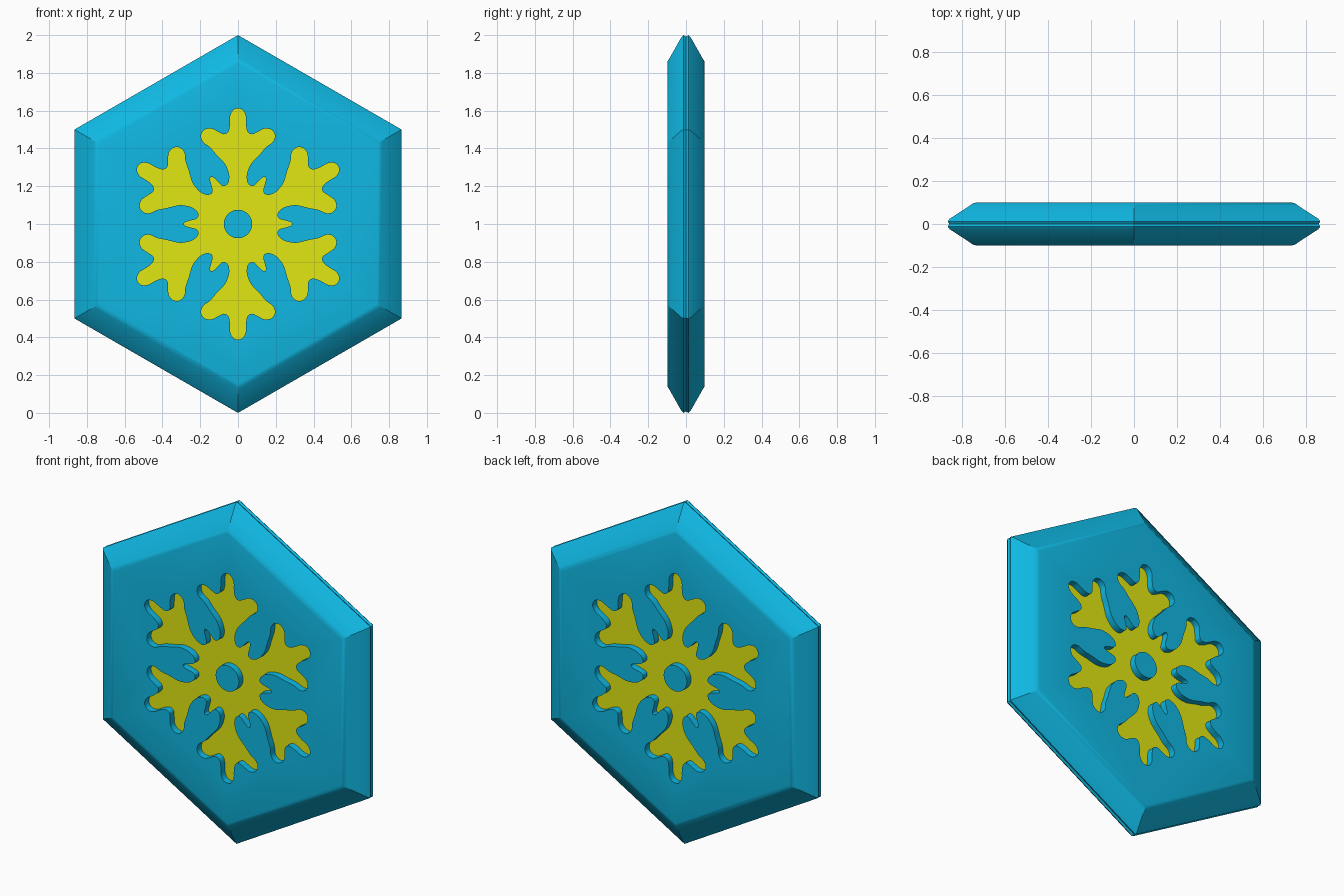
import bpy, bmesh, math
from mathutils import Vector

cube = bpy.data.objects.get("Cube")
if cube:
    bpy.data.objects.remove(cube)


def material(name, rgb):
    m = bpy.data.materials.new(name)
    m.use_nodes = True
    m.diffuse_color = (*rgb, 1)
    m.node_tree.nodes["Principled BSDF"].inputs["Base Color"].default_value = (*rgb, 1)
    return m


BLUE = material("ice_blue", (0.005, 0.48, 0.77))
YELLOW = material("yellow", (0.79, 0.83, 0.006))
FACE = 0.099    # half thickness of the tile
FLOOR = 0.06    # half distance between the two recess floors

# Half of one snowflake arm: (sideways, outward), tip to the spike between arms
HALF = [Vector(p) for p in (
    (0, .612), (.026, .602), (.041, .572), (.042, .53), (.05, .49), (.075, .475),
    (.108, .49), (.145, .506), (.18, .497), (.196, .468), (.185, .434), (.15, .408),
    (.115, .368), (.07, .32), (.05, .275), (.046, .245), (.052, .217), (.069, .202),
    (.087, .205), (.11, .227), (.131, .247), (.1435, .2485))]


def rounded(points, steps=3):
    """Closed smooth curve through the points."""
    out, n = [], len(points)
    for i in range(n):
        a, b, c, d = (points[(i + j) % n] for j in (-1, 0, 1, 2))
        for s in range(steps):
            t = s / steps
            out.append(0.5 * (2 * b + (c - a) * t + (2 * a - 5 * b + 4 * c - d) * t**2
                              + (3 * b - a - 3 * c + d) * t**3))
    return out


def snowflake():
    arm = [Vector((-p.x, p.y)) for p in HALF[-2:0:-1]] + HALF
    points = []
    for k in range(6):
        c, s = math.cos(k * math.pi / 3), math.sin(k * math.pi / 3)
        points += [Vector((p.x * c + p.y * s, p.y * c - p.x * s)) for p in arm]
    return rounded(points)


def hexagon(r):
    return [Vector((r * math.sin(k * math.pi / 3), r * math.cos(k * math.pi / 3)))
            for k in range(6)]


bm = bmesh.new()


def ring(points, y):
    return [bm.verts.new((p.x, y, p.y + 1)) for p in points]


def bridge(a, b):
    for i in range(len(a)):
        j = (i + 1) % len(a)
        bm.faces.new((a[i], a[j], b[j], b[i]))


def fill(loops, side):
    edges = []
    for loop in loops:
        for i, v in enumerate(loop):
            w = loop[(i + 1) % len(loop)]
            edges.append(bm.edges.get((v, w)) or bm.edges.new((v, w)))
    made = bmesh.ops.triangle_fill(bm, use_beauty=True, edges=edges, normal=(0, side, 0))
    return [f for f in made["geom"] if isinstance(f, bmesh.types.BMFace)]


# Hexagonal tile with a coved rim and a snowflake recess on both sides
flake = snowflake()
middle = ring(hexagon(0.992), 0)
for side in (-1, 1):
    last = middle
    for r, y in ((1.0, 0.012), (0.99, 0.024), (0.88, 0.086), (0.865, 0.096), (0.85, FACE)):
        new = ring(hexagon(r), side * y)
        bridge(last, new)
        last = new
    lip = ring(flake, side * FACE)
    floor = ring(flake, side * FLOOR)
    bridge(lip, floor)
    fill((last, lip), side)
    for f in fill((floor,), side):
        f.material_index = 1
bmesh.ops.recalc_face_normals(bm, faces=bm.faces)
mesh = bpy.data.meshes.new("hex_tile")
bm.to_mesh(mesh)
bm.free()
tile = bpy.data.objects.new("hex_tile", mesh)
bpy.context.collection.objects.link(tile)
mesh.materials.append(BLUE)
mesh.materials.append(YELLOW)

# Round hub standing up from both recess floors
bpy.ops.mesh.primitive_cylinder_add(vertices=48, radius=0.075, depth=2 * FACE,
                                    location=(0, 0, 1), rotation=(math.pi / 2, 0, 0))
hub = bpy.context.object
hub.name = "center_hub"
hub.data.materials.append(BLUE)

for obj in (tile, hub):
    bpy.ops.object.select_all(action="DESELECT")
    obj.select_set(True)
    bpy.context.view_layer.objects.active = obj
    bpy.ops.object.shade_smooth_by_angle(angle=math.radians(25))
